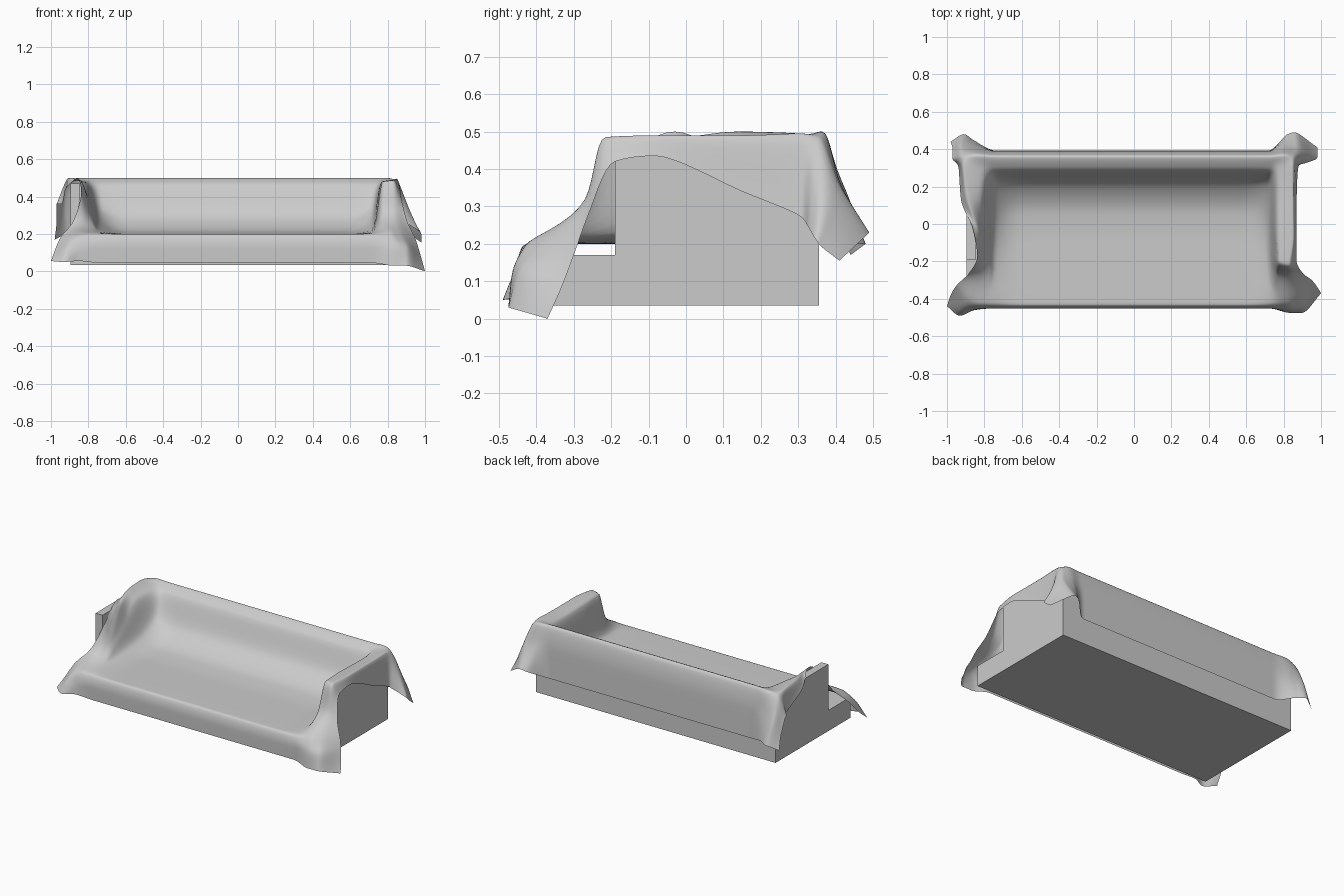
import bpy, bmesh

def box(name, x, y, z):
    """Axis-aligned box from (min, max) pairs."""
    bm = bmesh.new()
    bmesh.ops.create_cube(bm, size=1)
    for v in bm.verts:
        v.co = [lo + (c + 0.5) * (hi - lo) for c, (lo, hi) in zip(v.co, (x, y, z))]
    me = bpy.data.meshes.new(name)
    bm.to_mesh(me)
    bm.free()
    ob = bpy.data.objects.new(name, me)
    bpy.context.collection.objects.link(ob)
    return ob

# Sofa frame: plinth, seat slab, arms, back
X0, X1, Y0, Y1 = -0.895, 0.835, -0.42, 0.355
box("plinth", (X0, X1), (Y0, Y1), (0.035, 0.105))
box("seat_slab", (X0, X1), (Y0, Y1), (0.105, 0.17))
box("left_arm", (X0, X0 + 0.05), (-0.19, Y1), (0.17, 0.47))
box("right_arm", (X1 - 0.05, X1), (-0.19, Y1), (0.17, 0.47))
box("back_rest", (X0 + 0.05, X1 - 0.05), (Y1 - 0.04, Y1), (0.17, 0.47))

# Cloth profile from front hem, over seat and back, to rear hem (y, z)
profile = [(-.45, .045), (-.452, .13), (-.43, .198), (-.25, .2), (-.1, .2), (.06, .212),
           (.21, .29), (.298, .47), (.36, .5), (.39, .36), (.392, .17)]
lift = [0, 0, 0, .015, .03, .05, .04, 0, 0, 0, 0]

# Cloth over each arm, per profile row: inner rim, outer rim, hem
right = [
    [(.83, -.475, .03), (.90, -.475, .03), (1.0, -.37, 0)],
    [(.83, -.465, .12), (.90, -.45, .12), (.975, -.33, .09)],
    [(.81, -.43, .195), (.87, -.40, .19), (.95, -.30, .17)],
    [(.77, -.27, .30), (.83, -.27, .32), (.90, -.26, .28)],
    [(.775, -.20, .48), (.83, -.215, .485), (.868, -.19, .42)],
    [(.77, -.05, .48), (.85, -.06, .49), (.868, -.08, .435)],
    [(.77, .15, .475), (.85, .15, .49), (.87, .15, .34)],
    [(.775, .305, .485), (.85, .30, .495), (.88, .31, .27)],
    [(.79, .365, .50), (.85, .355, .485), (.93, .33, .24)],
    [(.81, .41, .37), (.87, .41, .36), (.98, .355, .20)],
    [(.82, .48, .22), (.86, .49, .23), (.98, .41, .155)]]
left = [
    [(-.85, -.46, .055), (-.93, -.49, .05), (-1.0, -.44, .055)],
    [(-.84, -.455, .12), (-.91, -.46, .12), (-.98, -.38, .11)],
    [(-.82, -.43, .195), (-.88, -.41, .19), (-.95, -.33, .18)],
    [(-.77, -.27, .23), (-.82, -.27, .25), (-.88, -.26, .27)],
    [(-.78, -.17, .28), (-.81, -.17, .34), (-.838, -.17, .42)],
    [(-.79, -.04, .36), (-.83, -.04, .47), (-.86, -.03, .50)],
    [(-.82, .13, .47), (-.89, .14, .50), (-.925, .13, .43)],
    [(-.82, .305, .485), (-.91, .30, .495), (-.94, .31, .36)],
    [(-.83, .365, .50), (-.91, .355, .485), (-.97, .35, .36)],
    [(-.85, .41, .36), (-.92, .42, .36), (-.97, .40, .27)],
    [(-.86, .45, .20), (-.91, .48, .20), (-.98, .44, .17)]]

net = []
for (y, z), up, r, l in zip(profile, lift, right, left):
    mid = [(x, y, z + (up if abs(x) > .7 else 0)) for x in (-.735, -.6, -.3, 0, .3, .58, .715)]
    net.append(l[::-1] + mid + r)

def slope(a, b):
    return 2 * a * b / (a + b) if a * b > 0 else 0

def smooth_line(pts, n):
    """Overshoot-free cubic curve through points, n steps per span."""
    axes = []
    for c in zip(*pts):
        d = [b - a for a, b in zip(c, c[1:])]
        t = [d[0]] + [slope(a, b) for a, b in zip(d, d[1:])] + [d[-1]]
        out = []
        for i in range(len(d)):
            for k in range(n):
                s = k / n
                h = s * s * (3 - 2 * s)
                out.append(c[i] + d[i] * h + t[i] * s * (1 - s) ** 2 - t[i + 1] * s * s * (1 - s))
        axes.append(out + [c[-1]])
    return list(zip(*axes))

# Draped cloth surface
rows = [smooth_line(r, 7) for r in net]
cols = [smooth_line(c, 7) for c in zip(*rows)]
m, n = len(cols), len(cols[0])
verts = [p for c in cols for p in c]
faces = [(i * n + j, (i + 1) * n + j, (i + 1) * n + j + 1, i * n + j + 1)
         for i in range(m - 1) for j in range(n - 1)]
me = bpy.data.meshes.new("draped_cloth")
me.from_pydata(verts, [], faces)
me.polygons.foreach_set("use_smooth", [True] * len(me.polygons))
cloth = bpy.data.objects.new("draped_cloth", me)
bpy.context.collection.objects.link(cloth)
